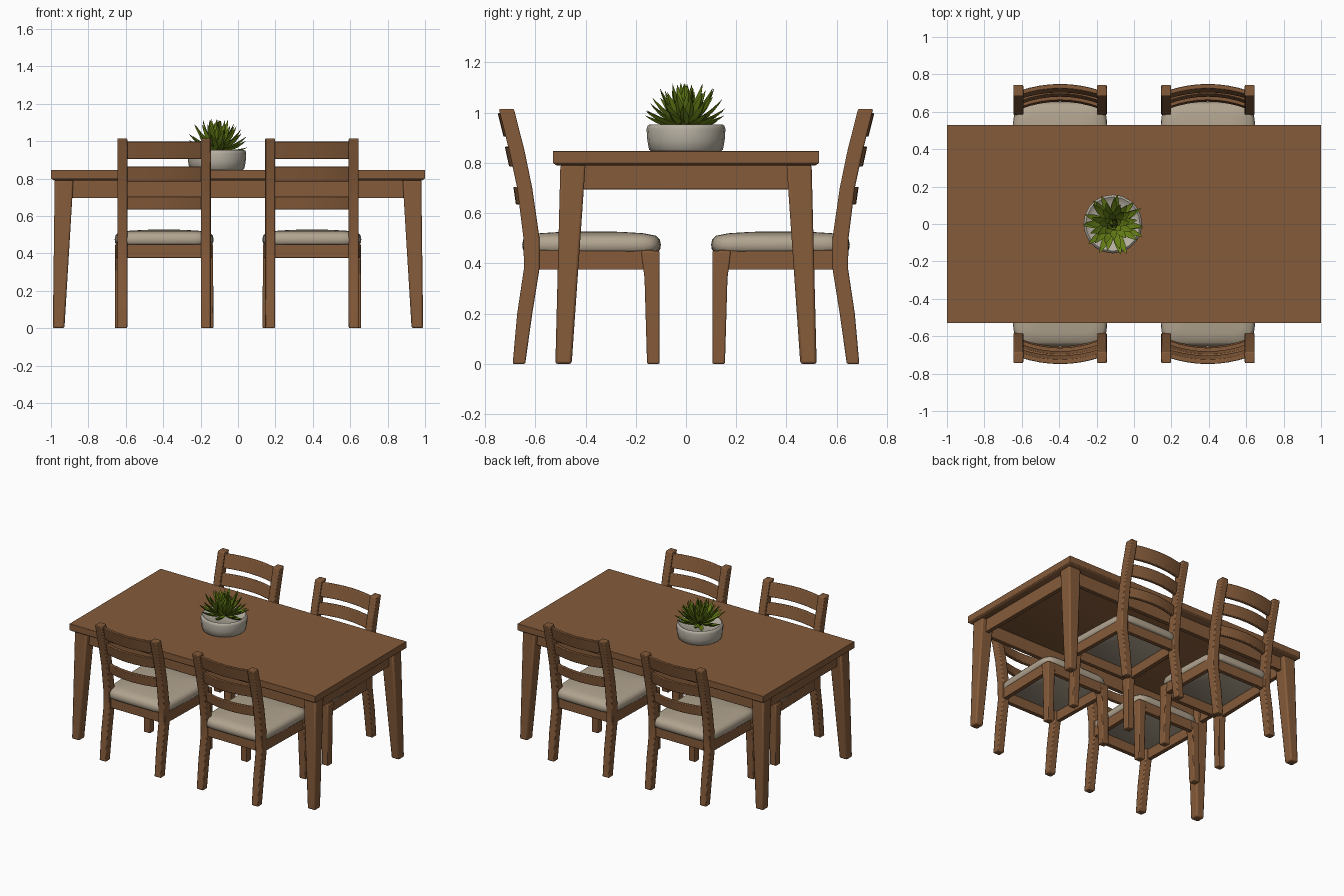
import bpy, bmesh, math, random
from mathutils import Vector

if "Cube" in bpy.data.objects:
    bpy.data.objects.remove(bpy.data.objects["Cube"])

random.seed(4)


def material(name, rgb):
    m = bpy.data.materials.new(name)
    m.diffuse_color = (*rgb, 1)
    m.use_nodes = True
    m.node_tree.nodes["Principled BSDF"].inputs["Base Color"].default_value = m.diffuse_color
    return m


WOOD = material("brown wood", (0.235, 0.105, 0.042))
FABRIC = material("beige fabric", (0.44, 0.37, 0.275))
STONE = material("pale stone", (0.47, 0.43, 0.36))
LEAF = material("leaf green", (0.13, 0.21, 0.008))


def finish(name, bm, mat, angle=35, bevel=0):
    bmesh.ops.recalc_face_normals(bm, faces=bm.faces)
    me = bpy.data.meshes.new(name)
    bm.to_mesh(me)
    bm.free()
    me.materials.append(mat)
    for p in me.polygons:
        p.use_smooth = True
    me.set_sharp_from_angle(angle=math.radians(angle))
    ob = bpy.data.objects.new(name, me)
    bpy.context.collection.objects.link(ob)
    if bevel:
        mod = ob.modifiers.new("soft edges", 'BEVEL')
        mod.width, mod.segments, mod.limit_method = bevel, 2, 'ANGLE'
        mod.angle_limit = math.radians(40)
    return ob


def add_loft(bm, sections):
    """Skin a list of closed point rings and cap both ends."""
    rings = [[bm.verts.new(p) for p in s] for s in sections]
    n = len(rings[0])
    for a, b in zip(rings, rings[1:]):
        for i in range(n):
            bm.faces.new((a[i], a[(i + 1) % n], b[(i + 1) % n], b[i]))
    bm.faces.new(rings[0][::-1])
    bm.faces.new(rings[-1])


def loft(name, sections, mat, **kw):
    bm = bmesh.new()
    add_loft(bm, sections)
    return finish(name, bm, mat, **kw)


def rect(x0, x1, y0, y1, z):
    return [(x0, y0, z), (x1, y0, z), (x1, y1, z), (x0, y1, z)]


def box(name, x0, x1, y0, y1, z0, z1, mat=WOOD, bevel=0.003):
    return loft(name, [rect(x0, x1, y0, y1, z0), rect(x0, x1, y0, y1, z1)], mat, bevel=bevel)


def flip(section, sx, sy=1):
    return [(x * sx, y * sy, z) for x, y, z in section]


# table top with a slightly undercut lower edge
loft("table_top", [rect(-.985, .985, -.515, .515, .79), rect(-1, 1, -.53, .53, .80),
                   rect(-1, 1, -.53, .53, .847)], WOOD, bevel=0.002)

# splayed, tapered table legs and aprons
for sx in (-1, 1):
    for sy in (-1, 1):
        secs = [rect(.928, .99, .455, .52, 0), rect(.88, .98, .40, .50, .795)]
        loft("table_leg", [flip(s, sx, sy) for s in secs], WOOD, bevel=0.01)
    box("table_end_apron", *sorted((sx * .915, sx * .945)), -.42, .42, .695, .795)
    box("table_side_apron", -.90, .90, *sorted((sx * .435, sx * .465)), .695, .795)

# chair: built once facing +y, then copied round the table
POST = [(0, -.69, -.64), (.2, -.672, -.612), (.38, -.645, -.583), (.5, -.647, -.583),
        (.7, -.672, -.612), (.85, -.704, -.643), (1.015, -.745, -.685)]


def post_mid(z):
    for (z0, a0, b0), (z1, a1, b1) in zip(POST, POST[1:]):
        if z <= z1:
            t = (z - z0) / (z1 - z0)
            return ((a0 + b0) * (1 - t) + (a1 + b1) * t) / 2


chair = []
for s in (-1, 1):
    chair.append(loft("chair_back_post", [flip(rect(.197, .25, a, b, z), s) for z, a, b in POST],
                      WOOD, bevel=0.006))
    leg = [rect(.213, .264, -.155, -.105, 0), rect(.205, .262, -.165, -.105, .34),
           rect(.198, .262, -.178, -.105, .45)]
    chair.append(loft("chair_front_leg", [flip(r, s) for r in leg], WOOD, bevel=0.006))
    rail = [[(x, y, z) for x, z in ((o - .03, .375), (o, .375), (o, .453), (o - .03, .453))]
            for o, y in ((.246, -.60), (.257, -.13))]
    chair.append(loft("seat_side_rail", [flip(r, s) for r in rail], WOOD, bevel=0.003))
chair.append(box("seat_front_rail", -.22, .22, -.14, -.11, .375, .453))
chair.append(box("seat_back_rail", -.22, .22, -.63, -.60, .375, .453))

# bowed back slats
for z0, z1, bow in ((.635, .705, .04), (.785, .865, .04), (.905, .998, .035)):
    secs = []
    for i in range(9):
        u = i / 4 - 1
        off = -bow * (1 - u * u) + .008
        secs.append([(u * .215, post_mid(z) + off + d, z)
                     for z, d in ((z0, -.012), (z0, .012), (z1, .012), (z1, -.012))])
    chair.append(loft("back_slat", secs, WOOD, bevel=0.004))


# domed seat cushion, a little wider at the front
def cushion_ring(k, z):
    pts = []
    for i in range(32):
        a = math.tau * i / 32
        c, d = math.cos(a), math.sin(a)
        px = math.copysign(abs(c) ** .28, c)
        py = math.copysign(abs(d) ** .28, d)
        pts.append((px * k * (.259 + .011 * py), -.376 + py * (.276 - .27 * (1 - k)), z))
    return pts


chair.append(loft("seat_cushion", [cushion_ring(k, z) for k, z in (
    (.96, .447), (.99, .455), (1, .475), (.985, .495), (.93, .510), (.75, .520), (.4, .526), (.1, .527))],
    FABRIC, angle=60))

for x, turn in ((.395, 0), (-.395, math.pi), (.395, math.pi)):
    for part in chair:
        c = part.copy()
        bpy.context.collection.objects.link(c)
        c.location.x, c.rotation_euler.z = x, turn
for part in chair:
    part.location.x = -.395

# stone pot
PX = -.113
loft("plant_pot", [[(PX + r * math.cos(i * math.tau / 20), r * math.sin(i * math.tau / 20), z)
                    for i in range(20)]
                   for r, z in ((.138, .846), (.147, .853), (.154, .89), (.157, .935), (.153, .948),
                                (.145, .953), (.135, .947), (.12, .937))], STONE, angle=50)

# rosette of pointed leaves
bm = bmesh.new()
count = 54
for n in range(count):
    t = n / (count - 1)
    az = n * 2.39996 + random.uniform(-.2, .2)
    elev = math.radians(4 + 80 * t ** 1.1) + random.uniform(-.08, .08)
    length = random.uniform(.125, .15) + .03 * math.sin(t * math.pi)
    out = Vector((math.cos(az), math.sin(az), 0))
    side = Vector((-out.y, out.x, 0))
    base = Vector((PX, 0, .948 + .015 * t)) + out * .028 * (1 - t)
    secs = []
    for u, w in ((0, .010), (.35, .019), (.65, .016), (.88, .007), (1, .0008)):
        e = elev + .25 * (u - .5)
        axis = out * math.cos(e) + Vector((0, 0, math.sin(e)))
        up = Vector((0, 0, math.cos(e))) - out * math.sin(e)
        p = base + axis * length * u
        secs.append([p - side * w + up * w * .3, p - up * w * .5,
                     p + side * w + up * w * .3, p + up * w * .1])
    add_loft(bm, secs)
finish("plant_leaves", bm, LEAF, angle=30)
